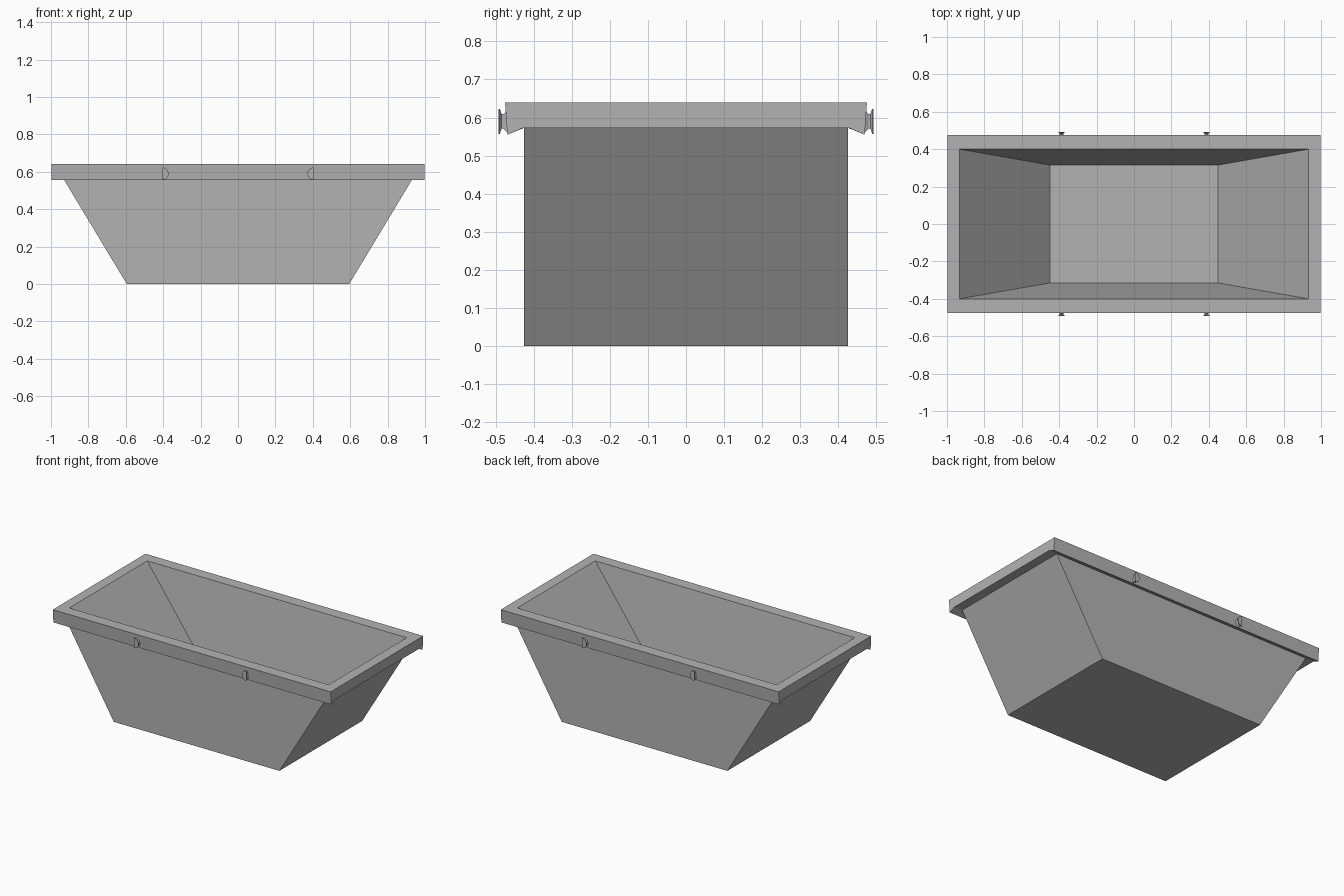
import bpy, bmesh
from math import sin, cos, pi

if "Cube" in bpy.data.objects:
    bpy.data.objects.remove(bpy.data.objects["Cube"])

# Mid grey paint
paint = bpy.data.materials.new("grey_paint")
paint.diffuse_color = (0.45, 0.45, 0.45, 1)
paint.use_nodes = True
paint.node_tree.nodes["Principled BSDF"].inputs["Base Color"].default_value = paint.diffuse_color


def make_object(name, bm):
    bmesh.ops.recalc_face_normals(bm, faces=bm.faces)
    mesh = bpy.data.meshes.new(name)
    bm.to_mesh(mesh)
    bm.free()
    mesh.materials.append(paint)
    ob = bpy.data.objects.new(name, mesh)
    bpy.context.collection.objects.link(ob)
    return ob


# Skip body: rectangular loops from the inner floor, over the rim, to the base
bm = bmesh.new()


def loop(x, y, z):
    return [bm.verts.new((sx * x, sy * y, z))
            for sx, sy in ((-1, -1), (1, -1), (1, 1), (-1, 1))]


def bridge(a, b, sides=range(4)):
    for i in sides:
        j = (i + 1) % 4
        bm.faces.new((a[i], a[j], b[j], b[i]))


floor = loop(0.45, 0.315, 0.10)
lip_in = loop(0.932, 0.40, 0.64)
lip_out = loop(0.998, 0.475, 0.64)
skirt_low = loop(0.998, 0.469, 0.555)
under = loop(0.998, 0.427, 0.573)
wall_top = loop(0.94, 0.425, 0.573)
base = loop(0.595, 0.425, 0.0)

bm.faces.new(floor)
bm.faces.new(base)
bridge(floor, lip_in)
bridge(lip_in, lip_out)
bridge(wall_top, base)
# Long side skirts
bridge(lip_out, skirt_low, (0, 2))
for i, j in ((0, 1), (2, 3)):
    bm.faces.new((skirt_low[i], skirt_low[j], under[j],
                  wall_top[j], wall_top[i], under[i]))
# Rim ends and their undersides
for i, j in ((1, 2), (3, 0)):
    rings = (lip_out, skirt_low, under)
    bm.faces.new([r[i] for r in rings] + [r[j] for r in reversed(rings)])
    bm.faces.new((under[i], under[j], wall_top[j], wall_top[i]))
make_object("skip_body", bm)


# Lifting lugs: D-shaped spools with the flat side facing the ends
def lug(name, sx, sy):
    bm = bmesh.new()
    rings = []
    for y, r in ((0.468, 0.031), (0.479, 0.019), (0.484, 0.019),
                 (0.489, 0.033), (0.492, 0.033)):
        flat = 0.404 - (0.033 - r) * 0.5
        pts = [(flat - r * cos(a), 0.59 + r * sin(a))
               for a in [-pi / 2 + pi * k / 8 for k in range(9)]]
        rings.append([bm.verts.new((sx * x, sy * y, z)) for x, z in pts])
    for a, b in zip(rings, rings[1:]):
        for k in range(9):
            n = (k + 1) % 9
            bm.faces.new((a[k], a[n], b[n], b[k]))
    bm.faces.new(rings[0])
    bm.faces.new(rings[-1])
    make_object(name, bm)


for sx, side in ((-1, "left"), (1, "right")):
    for sy, face in ((-1, "front"), (1, "back")):
        lug(f"lifting_lug_{face}_{side}", sx, sy)
